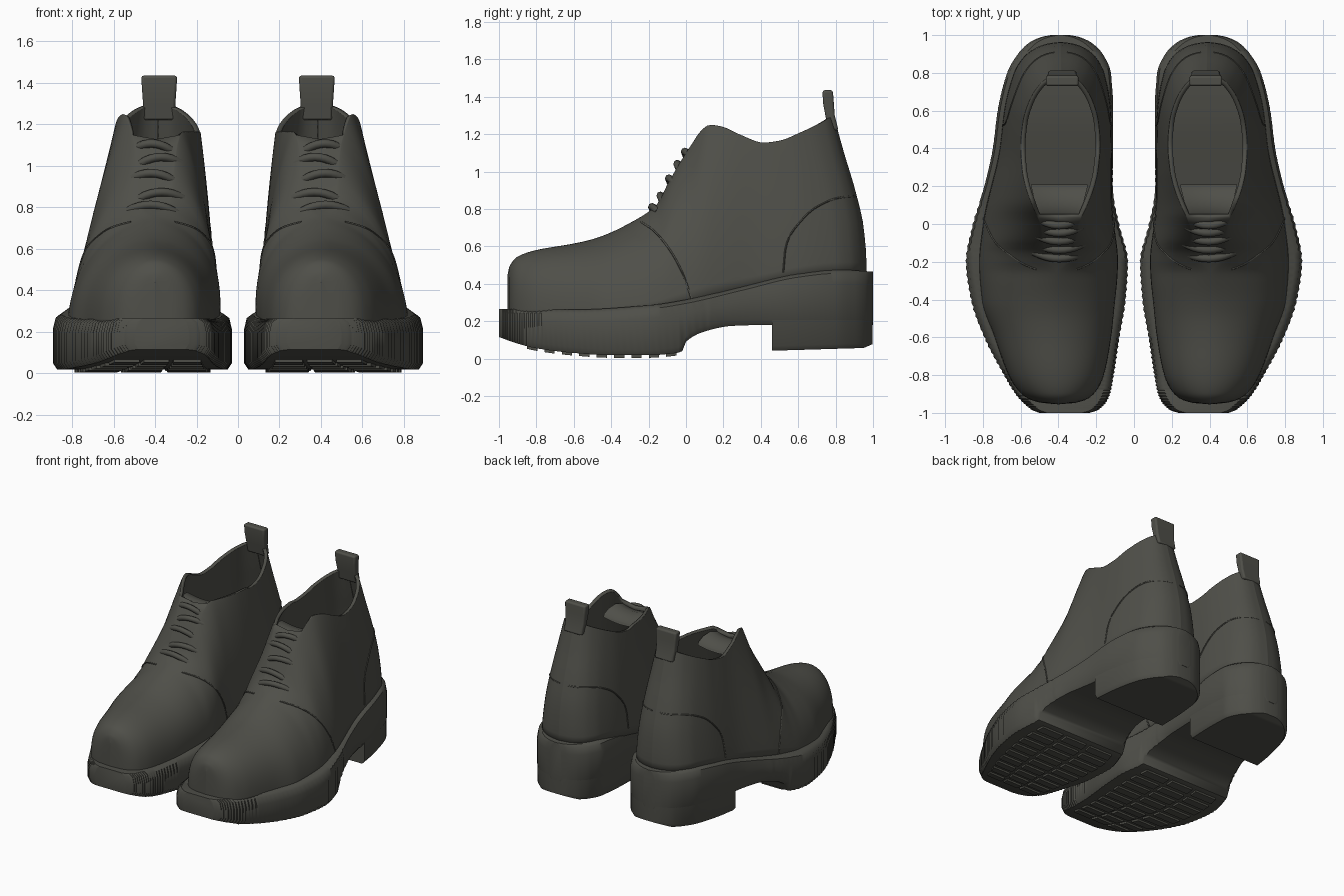
import bpy, bmesh, math
from mathutils import Vector

if "Cube" in bpy.data.objects:
    bpy.data.objects.remove(bpy.data.objects["Cube"])

leather = bpy.data.materials.new("charcoal leather")
leather.diffuse_color = (0.078, 0.078, 0.066, 1)
leather.use_nodes = True
leather.node_tree.nodes["Principled BSDF"].inputs["Base Color"].default_value = leather.diffuse_color


def table(*p):
    """Smooth interpolation through (key, value) pairs."""
    n = len(p)
    sec = [(p[i + 1][1] - p[i][1]) / (p[i + 1][0] - p[i][0]) for i in range(n - 1)]
    m = [sec[0]] + [0 if sec[i - 1] * sec[i] <= 0 else 2 * sec[i - 1] * sec[i] / (sec[i - 1] + sec[i])
                    for i in range(1, n - 1)] + [sec[-1]]

    def f(x):
        x = min(max(x, p[0][0]), p[-1][0])
        i = 0
        while i < n - 2 and x > p[i + 1][0]:
            i += 1
        h = p[i + 1][0] - p[i][0]
        s = (x - p[i][0]) / h
        return ((2 * s**3 - 3 * s**2 + 1) * p[i][1] + (s**3 - 2 * s**2 + s) * h * m[i]
                + (3 * s**2 - 2 * s**3) * p[i + 1][1] + (s**3 - s**2) * h * m[i + 1])
    return f


def finish(name, bm, thickness=0, bevel=0, angle=40):
    me = bpy.data.meshes.new(name)
    bm.to_mesh(me)
    bm.free()
    ob = bpy.data.objects.new(name, me)
    bpy.context.collection.objects.link(ob)
    me.materials.append(leather)
    if thickness:
        s = ob.modifiers.new("thickness", 'SOLIDIFY')
        s.thickness, s.offset = thickness, -1
    if bevel:
        b = ob.modifiers.new("bevel", 'BEVEL')
        b.width, b.segments = bevel, 3
    ob.modifiers.new("pair", 'MIRROR').use_mirror_merge = False
    bpy.ops.object.select_all(action='DESELECT')
    ob.select_set(True)
    bpy.context.view_layer.objects.active = ob
    bpy.ops.object.shade_smooth_by_angle(angle=math.radians(angle))
    return ob


def loft(bm, rings):
    """Skin closed rings of equal length and cap both ends."""
    vs = [[bm.verts.new(c) for c in r] for r in rings]
    n = len(vs[0])
    fs = [bm.faces.new((a[j], a[(j + 1) % n], b[(j + 1) % n], b[j]))
          for a, b in zip(vs, vs[1:]) for j in range(n)]
    fs += [bm.faces.new(vs[0]), bm.faces.new(vs[-1])]
    bmesh.ops.recalc_face_normals(bm, faces=fs)


def tube(bm, pts, r, n=8):
    pts = [Vector(p) for p in pts]
    rings = []
    for i, p in enumerate(pts):
        d = (pts[min(i + 1, len(pts) - 1)] - pts[max(i - 1, 0)]).normalized()
        a = d.cross(Vector((0, 0, 1)) if abs(d.z) < 0.9 else Vector((0, 1, 0))).normalized()
        b = d.cross(a)
        rings.append([p + r * (a * math.cos(k * math.tau / n) + b * math.sin(k * math.tau / n)) for k in range(n)])
    loft(bm, rings)


# Shape tables, keyed by position along the shoe
sole_in = table((-1, .235), (-.985, .19), (-.95, .15), (-.9, .125), (-.8, .105), (-.6, .075), (-.4, .042),
                (-.2, .03), (0, .077), (.2, .112), (.6, .11), (.8, .122), (.9, .165), (.96, .225), (.99, .29), (1, .34))
sole_out = table((-1, .5), (-.985, .54), (-.95, .585), (-.9, .63), (-.8, .69), (-.6, .795), (-.4, .865),
                 (-.2, .892), (0, .855), (.2, .793), (.4, .748), (.6, .722), (.8, .672), (.9, .615), (.96, .555),
                 (.99, .49), (1, .44))
sole_top = table((-1, .265), (-.6, .262), (-.2, .285), (0, .315), (.3, .385), (.6, .455), (.8, .475), (1, .465))
sole_low = table((-1, .115), (-.9, .08), (-.8, .055), (-.6, .03), (-.4, .018), (-.2, .018), (-.05, .03),
                 (-.02, .04), (0, .09), (.1, .145), (.25, .175), (.45, .18), (1, .18))
base_w = table((-.955, 0), (-.945, .1), (-.92, .165), (-.88, .208), (-.8, .252), (-.6, .308), (-.4, .352),
               (-.2, .367), (0, .347), (.2, .32), (.4, .297), (.6, .283), (.8, .24), (.88, .195),
               (.93, .135), (.955, .07), (.965, 0))
base_c = table((-.955, .4), (-.6, .43), (-.4, .455), (0, .455), (.4, .415), (.965, .39))
top_c = table((-.955, .4), (-.5, .42), (0, .395), (.965, .385))
top_w = table((-.25, 0), (-.18, .06), (0, .1), (.1, .145), (.2, .18), (.3, .2), (.45, .21), (.6, .2),
              (.75, .168), (.88, .115), (.93, .078), (.955, .04), (.965, 0))
height = table((-.955, .44), (-.945, .49), (-.9, .545), (-.8, .58), (-.6, .615), (-.5, .638), (-.4, .675),
               (-.3, .725), (-.2, .785), (-.15, .83), (-.1, .93), (0, 1.1), (.04, 1.16), (.08, 1.22),
               (.13, 1.25), (.2, 1.24), (.3, 1.2), (.45, 1.155), (.55, 1.165), (.7, 1.21), (.85, 1.26), (.965, 1.3))
heel_back = table((.3, .955), (.5, .965), (.7, .95), (.9, .905), (1.1, .845), (1.3, .79))
exp_a = table((-.955, 2.8), (-.4, 2.4), (-.15, 2), (.1, 1.6), (.4, 1.45), (.965, 1.3))
exp_b = table((-.955, 2.0), (-.4, 1.8), (-.15, 1.5), (.1, 1.1), (.4, 1), (.965, 1))


def top_z(Y, side):
    return min(height(Y), 1.165) if side < 0 and Y < .55 else height(Y)


def surf(Y, side, t):
    """Point on the upper: station Y, inner (-1) or outer (1) side, height fraction t."""
    z0 = sole_top(Y) - .03
    z = z0 + (top_z(Y, side) - z0) * t
    g = max(0, 1 - t ** exp_a(Y)) ** (1 / exp_b(Y))
    tw = top_w(Y)
    x = base_c(Y) + (top_c(Y) - base_c(Y)) * t + side * (tw + (base_w(Y) - tw) * g)
    y = Y - (.965 - heel_back(z)) * (max(0, Y - .1) / .865) ** 1.5
    return Vector((x, y, z))


def surf_z(Y, side, z):
    z0 = sole_top(Y) - .03
    return surf(Y, side, min(1, (z - z0) / (top_z(Y, side) - z0)))


# Leather upper with open collar
bm = bmesh.new()
N, M = 110, 18
ts = [math.sin(math.pi / 2 * j / M) for j in range(M + 1)]
grid, ys = [], []
for i in range(N + 1):
    Y = .005 - .96 * math.cos(math.pi * i / N)
    ys.append(Y)
    mid = (surf(Y, -1, 1) + surf(Y, 1, 1)) / 2
    mid.z = top_z(Y, -1) - (.02 if -.17 < Y < .1 else 0)
    row = [surf(Y, -1, t) for t in ts] + [mid] + [surf(Y, 1, t) for t in reversed(ts)]
    grid.append([bm.verts.new(c) for c in row])
for i in range(N):
    for j in range(2 * M + 2):
        if j in (M, M + 1) and ys[i] > .03:
            continue
        bm.faces.new((grid[i][j], grid[i][j + 1], grid[i + 1][j + 1], grid[i + 1][j]))
bmesh.ops.remove_doubles(bm, verts=bm.verts[:], dist=.0006)
bmesh.ops.delete(bm, geom=[v for v in bm.verts if not v.link_faces], context='VERTS')
finish("upper", bm, thickness=.025, angle=50)

# Sole with finely ribbed edge
bm = bmesh.new()
rings = []
for i in range(161):
    y = -math.cos(math.pi * i / 160)
    rib = (.006 if y < .1 else .001) * (i % 2) if 10 < i < 150 else 0
    a, b, lo, hi = sole_in(y) + rib, sole_out(y) - rib, sole_low(y), sole_top(y)
    rings.append([(a + .02, y, lo), (a, y, lo + .03), (a, y, hi - .07), (a + .012, y, hi - .02), (a + .04, y, hi),
                  (b - .04, y, hi), (b - .012, y, hi - .02), (b, y, hi - .07), (b, y, lo + .03), (b - .02, y, lo)])
loft(bm, rings)
finish("sole", bm, angle=40)

# Heel block
bm = bmesh.new()
rings = []
for i in range(51):
    y = .46 + .538 * math.sin(math.pi / 2 * i / 50)
    a, b = sole_in(y) + .003, sole_out(y) - .003
    lo = .042 + .03 * (y - .46) + (.02 * ((y - .95) / .05) if y > .95 else 0)
    rings.append([(a + .02, y, lo), (a, y, lo + .025), (a, y, .36), (b, y, .36), (b, y, lo + .025), (b - .02, y, lo)])
loft(bm, rings)
finish("heel", bm, angle=45)

# Shallow tread bars under the forefoot
bm = bmesh.new()
for k in range(9):
    y = -.85 + k * .093
    for u0, u1 in ((.12, .36), (.4, .62), (.66, .88)):
        rings = []
        for yy in (y, y + .055):
            a, w, z = sole_in(yy), sole_out(yy) - sole_in(yy), sole_low(yy)
            rings.append([(a + w * u0, yy, z - .014), (a + w * u1, yy, z - .014),
                          (a + w * u1, yy, z + .02), (a + w * u0, yy, z + .02)])
        loft(bm, rings)
finish("tread", bm)

# Insole
bm = bmesh.new()
rings = []
for i in range(31):
    Y = -.5 + 1.4 * i / 30
    z, c, w = sole_top(Y) + .03, base_c(Y), base_w(Y) * .9
    rings.append([(c - w, Y, z - .03), (c + w, Y, z - .03), (c + w, Y, z), (c - w, Y, z)])
loft(bm, rings)
finish("insole", bm)

# Tongue
bm = bmesh.new()
rings = []
for y, z, w in ((-.06, .96, .07), (0, 1.06, .09), (.04, 1.1, .105), (.1, 1.115, .125), (.16, 1.1, .14), (.2, 1.07, .15)):
    xs = [k / 4 - 1 for k in range(9)]
    rings.append([(.395 + w * u, y, z + .02 * u * u) for u in xs]
                 + [(.395 + w * u, y + .01, z + .02 * u * u - .02) for u in reversed(xs)])
loft(bm, rings)
finish("tongue", bm)

# Laces across the throat
bm = bmesh.new()
for k, y in enumerate((-.175, -.13, -.085, -.04, .0)):
    z, w, tilt = height(y), .135 - .006 * k, .018 * (-1) ** k
    tube(bm, [(.395 + w * u, y + .035 * u * u - .008, z + .006 - .045 * u * u + tilt * u)
              for u in [q / 5 - 1 for q in range(11)]], .02)
finish("laces", bm, angle=60)

# Raised seams: heel counter and front quarter
bm = bmesh.new()
counter = table((.52, .46), (.535, .6), (.6, .71), (.72, .81), (.86, .86), (.96, .87))
quarter = table((-.24, .73), (-.18, .69), (-.1, .6), (-.02, .46), (.03, .32))
for side in (-1, 1):
    for f, a, b in ((counter, .52, .96), (quarter, -.24, .03)):
        tube(bm, [surf_z(a + (b - a) * q / 40, side, f(a + (b - a) * q / 40)) for q in range(41)], .005, 6)
finish("seams", bm, angle=60)

# Pull tab at the back of the collar
bm = bmesh.new()
loft(bm, [[(.38 - w, y0, z), (.38 + w, y0, z), (.38 + w, y1, z), (.38 - w, y1, z)]
          for z, y0, y1, w in ((1.22, .76, .815, .075), (1.3, .745, .795, .078), (1.37, .732, .79, .083), (1.435, .73, .785, .087))])
finish("pull_tab", bm, bevel=.012)
